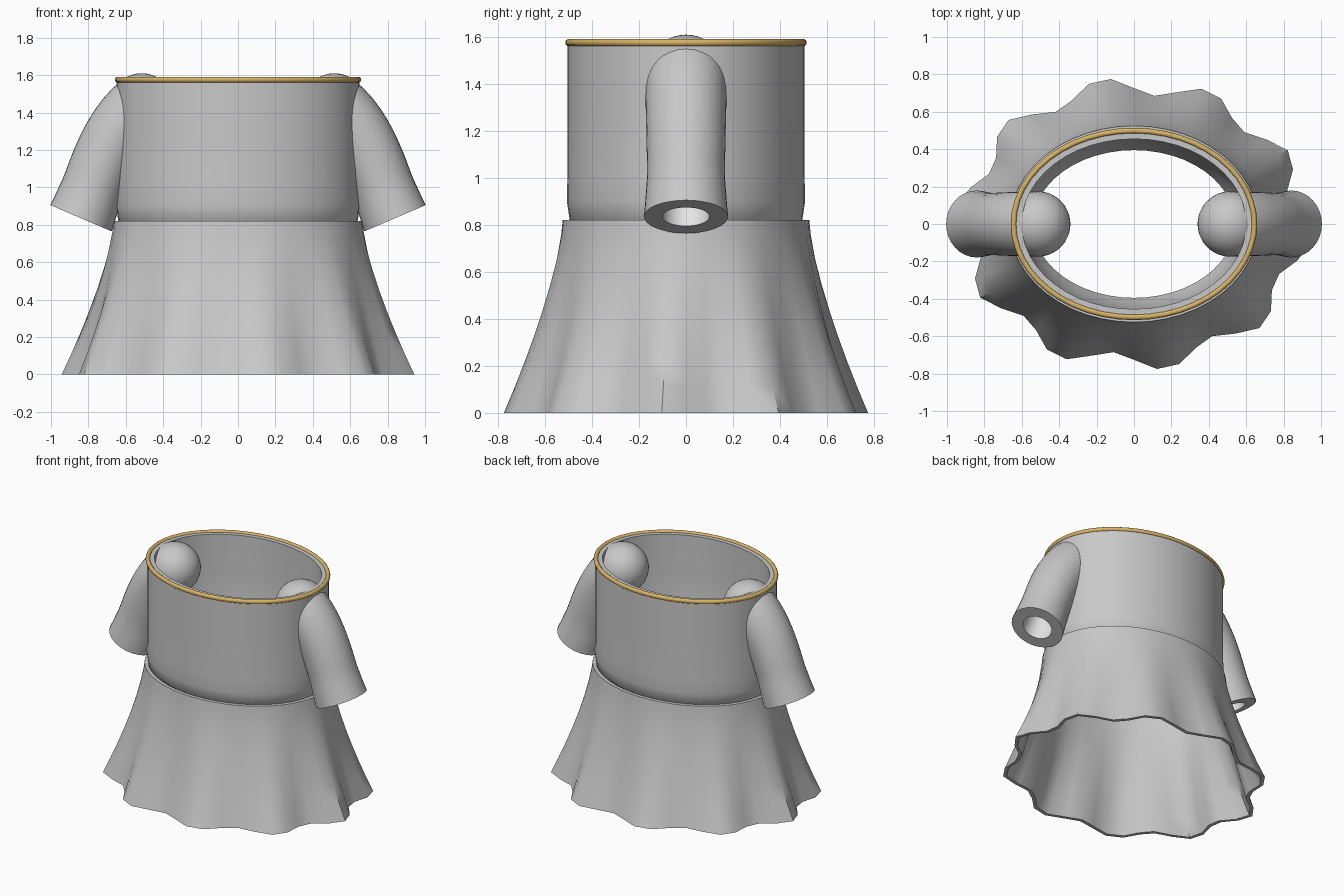
import bpy, bmesh, math
from mathutils import Vector

if "Cube" in bpy.data.objects:
    bpy.data.objects.remove(bpy.data.objects["Cube"])

SEG = 48


def material(name, rgb):
    m = bpy.data.materials.new(name)
    m.diffuse_color = (*rgb, 1)
    m.use_nodes = True
    m.node_tree.nodes["Principled BSDF"].inputs["Base Color"].default_value = m.diffuse_color
    return m


GREY = material("grey cloth", (0.58, 0.58, 0.58))
GOLD = material("gold trim", (0.68, 0.45, 0.13))
PALE = material("pale lining", (0.85, 0.85, 0.85))


def loft(name, rings, mats, loop=False, caps=False, lining_from=None, angle=40):
    """Skin a list of rings of points; loop joins the last ring to the first."""
    bm = bmesh.new()
    vs = [[bm.verts.new(p) for p in ring] for ring in rings]
    n = len(rings[0])
    for i in range(len(vs) if loop else len(vs) - 1):
        a, b = vs[i], vs[(i + 1) % len(vs)]
        for j in range(n):
            k = (j + 1) % n
            f = bm.faces.new((a[j], a[k], b[k], b[j]))
            if lining_from is not None and i >= lining_from:
                f.material_index = 1
    if caps:
        bm.faces.new(vs[0])
        f = bm.faces.new(vs[-1])
        f.material_index = 1 if lining_from is not None else 0
    bmesh.ops.recalc_face_normals(bm, faces=bm.faces)
    me = bpy.data.meshes.new(name)
    bm.to_mesh(me)
    bm.free()
    for m in mats:
        me.materials.append(m)
    ob = bpy.data.objects.new(name, me)
    bpy.context.collection.objects.link(ob)
    bpy.ops.object.select_all(action='DESELECT')
    ob.select_set(True)
    bpy.context.view_layer.objects.active = ob
    bpy.ops.object.shade_smooth_by_angle(angle=math.radians(angle))
    return ob


def oval(rx, ry, z):
    return [(rx * math.cos(2 * math.pi * j / SEG),
             ry * math.sin(2 * math.pi * j / SEG), z) for j in range(SEG)]


# Bodice: hollow oval tube, tucked in at the waist (offsets from the outer wall)
profile = [(0, 1.58), (0, 1.3), (0, 1.0), (0.002, 0.9), (-0.01, 0.82), (-0.06, 0.77),
           (-0.11, 0.77), (-0.085, 0.84), (-0.055, 0.95), (-0.05, 1.3), (-0.05, 1.58)]
loft("bodice", [oval(0.65 + d, 0.505 + d, z) for d, z in profile], [GREY], loop=True)

# Gold neckline trim
rings = []
for i in range(10):
    a = 2 * math.pi * i / 10
    d = 0.015 * math.cos(a)
    rings.append(oval(0.644 + d, 0.499 + d, 1.576 + 0.016 * math.sin(a)))
loft("neck_trim", rings, [GOLD], loop=True, angle=60)


# Skirt: flared with ten folds that deepen towards the hem
def skirt_ring(z, inset):
    s = 1 - z / 0.82
    ring = []
    for j in range(SEG):
        t = 2 * math.pi * j / SEG
        w = 1 + 0.066 * s ** 1.2 * math.cos(10 * (t - math.radians(28.65)))
        ring.append((((0.665 + 0.227 * s ** 1.35) * w - inset) * math.cos(t),
                     ((0.525 + 0.215 * s ** 1.35) * w - inset) * math.sin(t), z))
    return ring


levels = [0.82, 0.76, 0.66, 0.55, 0.44, 0.33, 0.22, 0.11, 0.0]
skirt = [skirt_ring(z, 0) for z in levels] + [skirt_ring(z, 0.025) for z in reversed(levels)]
loft("skirt", skirt, [GREY], loop=True)

# Sleeves: domed shoulder, curved tube, hollow cuff
P = [Vector(p) for p in ((0.515, 0, 1.435), (0.70, 0, 1.29), (0.765, 0, 1.01), (0.84, 0, 0.835))]


def path(t):
    u = 1 - t
    pos = u**3 * P[0] + 3 * u * u * t * P[1] + 3 * u * t * t * P[2] + t**3 * P[3]
    tan = u * u * (P[1] - P[0]) + 2 * u * t * (P[2] - P[1]) + t * t * (P[3] - P[2])
    return pos, tan.normalized()


def sleeve_ring(c, d, r, side):
    across = Vector((-d.z, 0, d.x))
    ring = []
    for j in range(32):
        a = 2 * math.pi * j / 32
        p = c + across * (r * math.cos(a)) + Vector((0, r * math.sin(a), 0))
        ring.append((p.x * side, p.y, p.z))
    return ring


for side, label in ((1, "right"), (-1, "left")):
    c0, d0 = path(0)
    rings = []
    for i in range(1, 9):
        a = math.radians(90 * i / 9)
        rings.append(sleeve_ring(c0 - d0 * 0.175 * math.cos(a), d0, 0.175 * math.sin(a), side))
    for i in range(15):
        t = i / 14
        r = 0.175 - 0.01 * t / 0.7 if t < 0.7 else 0.165 + 0.014 * (t - 0.7) / 0.3
        rings.append(sleeve_ring(*path(t), r, side))
    lining = len(rings)
    for t in (1, 0.9, 0.8, 0.7, 0.6):
        rings.append(sleeve_ring(*path(t), 0.1, side))
    loft("sleeve_" + label, rings, [GREY, PALE], caps=True, lining_from=lining)
